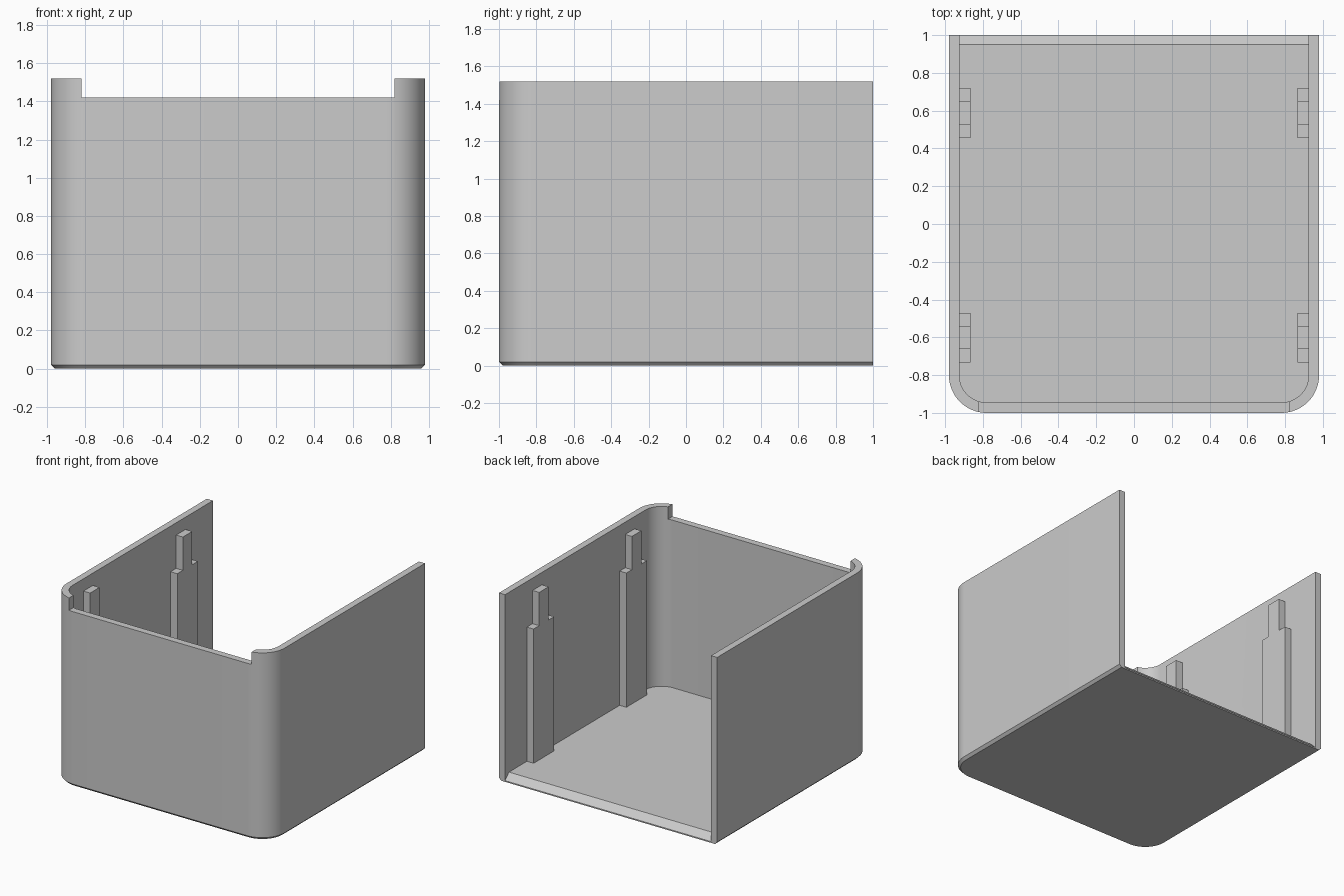
import bpy
import bmesh
import math

if "Cube" in bpy.data.objects:
    bpy.data.objects.remove(bpy.data.objects["Cube"], do_unlink=True)

HALF_W, DEPTH, HEIGHT = 0.98, 1.0, 1.52
WALL, FLOOR, RADIUS, CHAMFER = 0.055, 0.06, 0.2, 0.02

grey = bpy.data.materials.new("plain grey")
grey.use_nodes = True
grey.diffuse_color = (0.6, 0.6, 0.6, 1)
grey.node_tree.nodes["Principled BSDF"].inputs["Base Color"].default_value = grey.diffuse_color


def u_profile(inset, back, steps=16):
    """Plan outline: square at the back, rounded at both front corners."""
    r = RADIUS - inset
    cx, cy = HALF_W - RADIUS, RADIUS - DEPTH
    right = [(cx + r * math.sin(a), cy - r * math.cos(a))
             for a in (math.pi / 2 * i / steps for i in range(steps + 1))]
    right.append((HALF_W - inset, back))
    return right + [(-x, y) for x, y in reversed(right)]


def loft(name, rings):
    """Solid skinned through matching rings of points, capped at both ends."""
    bm = bmesh.new()
    loops = [[bm.verts.new(p) for p in ring] for ring in rings]
    n = len(loops[0])
    for low, high in zip(loops, loops[1:]):
        for i in range(n):
            j = (i + 1) % n
            bm.faces.new((low[i], low[j], high[j], high[i]))
    bm.faces.new(loops[0][::-1])
    bm.faces.new(loops[-1])
    bmesh.ops.recalc_face_normals(bm, faces=bm.faces)
    mesh = bpy.data.meshes.new(name)
    bm.to_mesh(mesh)
    bm.free()
    mesh.materials.append(grey)
    obj = bpy.data.objects.new(name, mesh)
    bpy.context.collection.objects.link(obj)
    return obj


def upright(name, outline, z0, z1):
    return loft(name, [[(x, y, z) for x, y in outline] for z in (z0, z1)])


def sideways(name, outline, x0, x1):
    return loft(name, [[(x, y, z) for y, z in outline] for x in (x0, x1)])


def select_only(obj):
    bpy.ops.object.select_all(action="DESELECT")
    obj.select_set(True)
    bpy.context.view_layer.objects.active = obj


def cut(target, cutter):
    mod = target.modifiers.new("cut", "BOOLEAN")
    mod.operation, mod.solver, mod.object = "DIFFERENCE", "EXACT", cutter
    select_only(target)
    bpy.ops.object.modifier_apply(modifier=mod.name)
    bpy.data.objects.remove(cutter, do_unlink=True)


# Outer body with a chamfered lower edge
shell = loft("tray_shell", [
    [(x, y, z) for x, y in u_profile(inset, DEPTH)]
    for inset, z in ((CHAMFER, 0), (0, CHAMFER), (0, HEIGHT))])

# Hollow inside, open at the top and back
inner = HALF_W - WALL
cut(shell, upright("cavity_cutter", u_profile(WALL, 1.2), FLOOR, 2))

# Sloping rear lip of the floor
cut(shell, sideways("lip_cutter", [(0.9, 0.11), (1.1, -0.09), (1.1, 0.11)], -inner, inner))

# Lowered front wall
notch = [(-0.82, -1.1), (0.82, -1.1), (0.82, -0.7), (-0.82, -0.7)]
cut(shell, upright("notch_cutter", notch, 1.42, 2))

select_only(shell)
bpy.ops.object.shade_smooth_by_angle(angle=math.radians(30))

# Stepped guide ribs on both side walls
RIB_HALF, TAB_HALF, SHOULDER, RIB_TOP = 0.132, 0.06, 1.15, 1.42
half = [(RIB_HALF, FLOOR - 0.01), (RIB_HALF, SHOULDER), (TAB_HALF, SHOULDER), (TAB_HALF, RIB_TOP)]
stepped = half + [(-y, z) for y, z in reversed(half)]
for side, sign in (("left", 1), ("right", -1)):
    for place, cy in (("front", -0.602), ("back", 0.588)):
        sideways(f"{side}_{place}_rib", [(cy + y, z) for y, z in stepped],
                 sign * (inner - 0.06), sign * (inner + 0.01))
